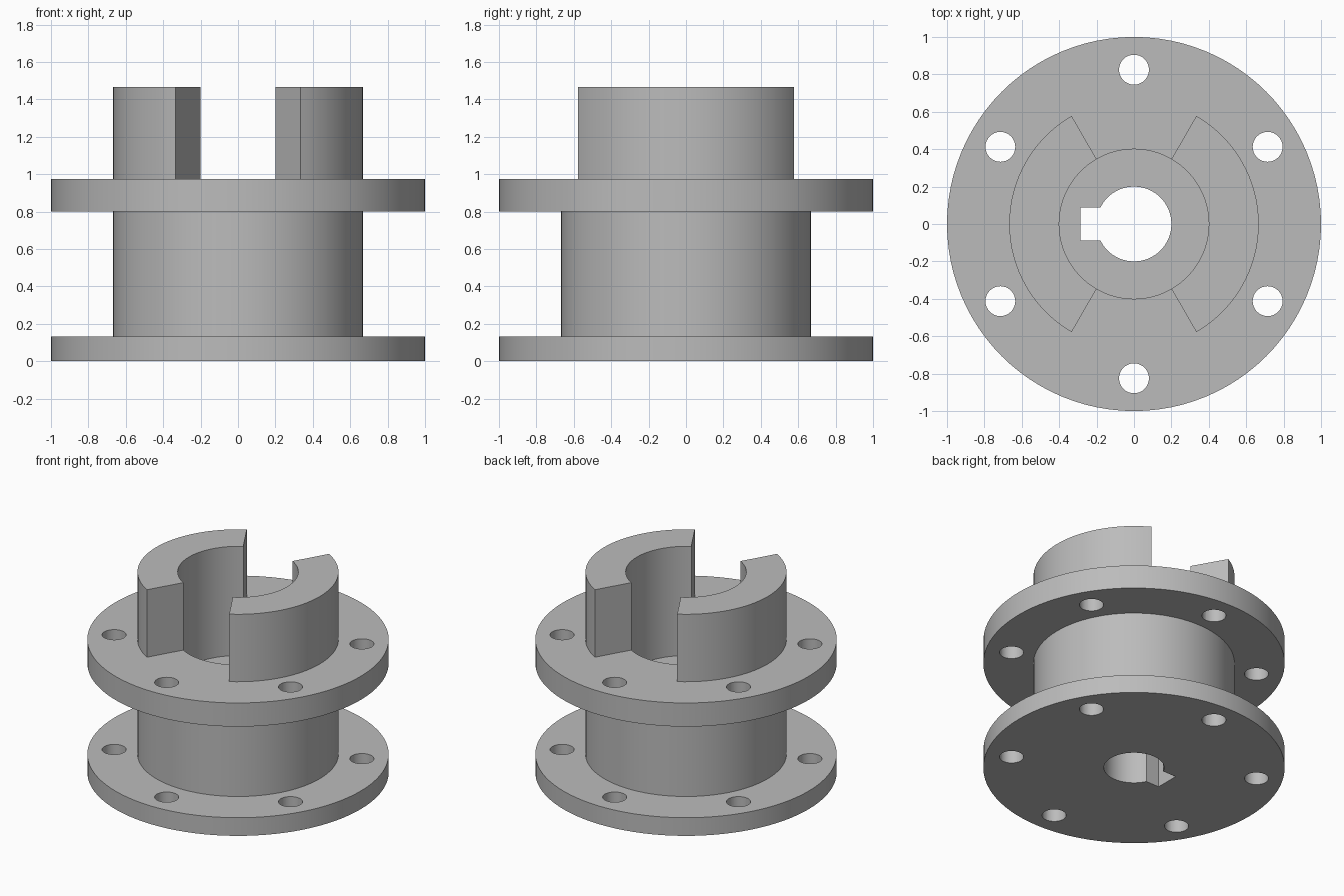
import bpy, bmesh
from math import radians, cos, sin
from mathutils import Matrix, Vector

if "Cube" in bpy.data.objects:
    bpy.data.objects.remove(bpy.data.objects["Cube"], do_unlink=True)

STEPS = 96
FLANGE_TOP, JAW_TOP = 0.973, 1.467

steel = bpy.data.materials.new("grey_steel")
steel.use_nodes = True
GREY = (0.5, 0.5, 0.5, 1)
steel.diffuse_color = GREY
steel.node_tree.nodes["Principled BSDF"].inputs["Base Color"].default_value = GREY


def finish(name, bm):
    bmesh.ops.recalc_face_normals(bm, faces=bm.faces)
    mesh = bpy.data.meshes.new(name)
    bm.to_mesh(mesh)
    bm.free()
    mesh.materials.append(steel)
    obj = bpy.data.objects.new(name, mesh)
    bpy.context.collection.objects.link(obj)
    return obj


def smooth(obj):
    bpy.ops.object.select_all(action='DESELECT')
    obj.select_set(True)
    bpy.context.view_layer.objects.active = obj
    bpy.ops.object.shade_smooth_by_angle(angle=radians(30))


def sweep(bm, profile, closed, start, angle, steps):
    """Turn a (radius, height) profile about the z axis."""
    a = radians(start)
    verts = [bm.verts.new((r * cos(a), r * sin(a), z)) for r, z in profile]
    pairs = list(zip(verts, verts[1:]))
    if closed:
        pairs.append((verts[-1], verts[0]))
    edges = [bm.edges.new(p) for p in pairs]
    full = angle == 360
    out = bmesh.ops.spin(bm, geom=verts + edges, cent=(0, 0, 0), axis=(0, 0, 1),
                         angle=radians(angle), steps=steps, use_merge=full)
    if not full:
        ends = [v for v in out["geom_last"] if isinstance(v, bmesh.types.BMVert)]
        bm.faces.new(verts)
        bm.faces.new(ends)
    bmesh.ops.remove_doubles(bm, verts=bm.verts, dist=1e-5)


# Turned body: two flanges, hub, recess and bore
bm = bmesh.new()
sweep(bm, [(0.2, 0), (1, 0), (1, 0.133), (0.667, 0.133), (0.667, 0.8), (1, 0.8),
           (1, FLANGE_TOP), (0.4, FLANGE_TOP), (0.4, 0.667), (0.2, 0.667)],
      True, 0, 360, STEPS)
body = finish("flanged_hub", bm)

# Cutter: bolt holes through both flanges, plus the keyway
bm = bmesh.new()
for i in range(6):
    a = radians(30 + 60 * i)
    spot = Vector((0.825 * cos(a), 0.825 * sin(a), 0.5))
    bmesh.ops.create_cone(bm, cap_ends=True, segments=32, radius1=0.08, radius2=0.08,
                          depth=1.4, matrix=Matrix.Translation(spot))
bmesh.ops.create_cube(bm, size=1, matrix=Matrix.Translation((-0.187, 0, 0.35))
                      @ Matrix.Diagonal((0.2, 0.175, 0.9, 1)))
cutter = finish("hole_cutter", bm)
cutter.hide_render = True

cut = body.modifiers.new("holes", 'BOOLEAN')
cut.operation, cut.solver, cut.object = 'DIFFERENCE', 'EXACT', cutter
bpy.context.view_layer.objects.active = body
bpy.ops.object.modifier_apply(modifier=cut.name)
bpy.data.objects.remove(cutter, do_unlink=True)
smooth(body)

# Two coupling jaws standing on the upper flange
for name, start in (("left_jaw", -60), ("right_jaw", 120)):
    bm = bmesh.new()
    sweep(bm, [(0.4, FLANGE_TOP), (0.4, JAW_TOP), (0.667, JAW_TOP), (0.667, FLANGE_TOP)],
          False, start, 120, STEPS // 3)
    smooth(finish(name, bm))
